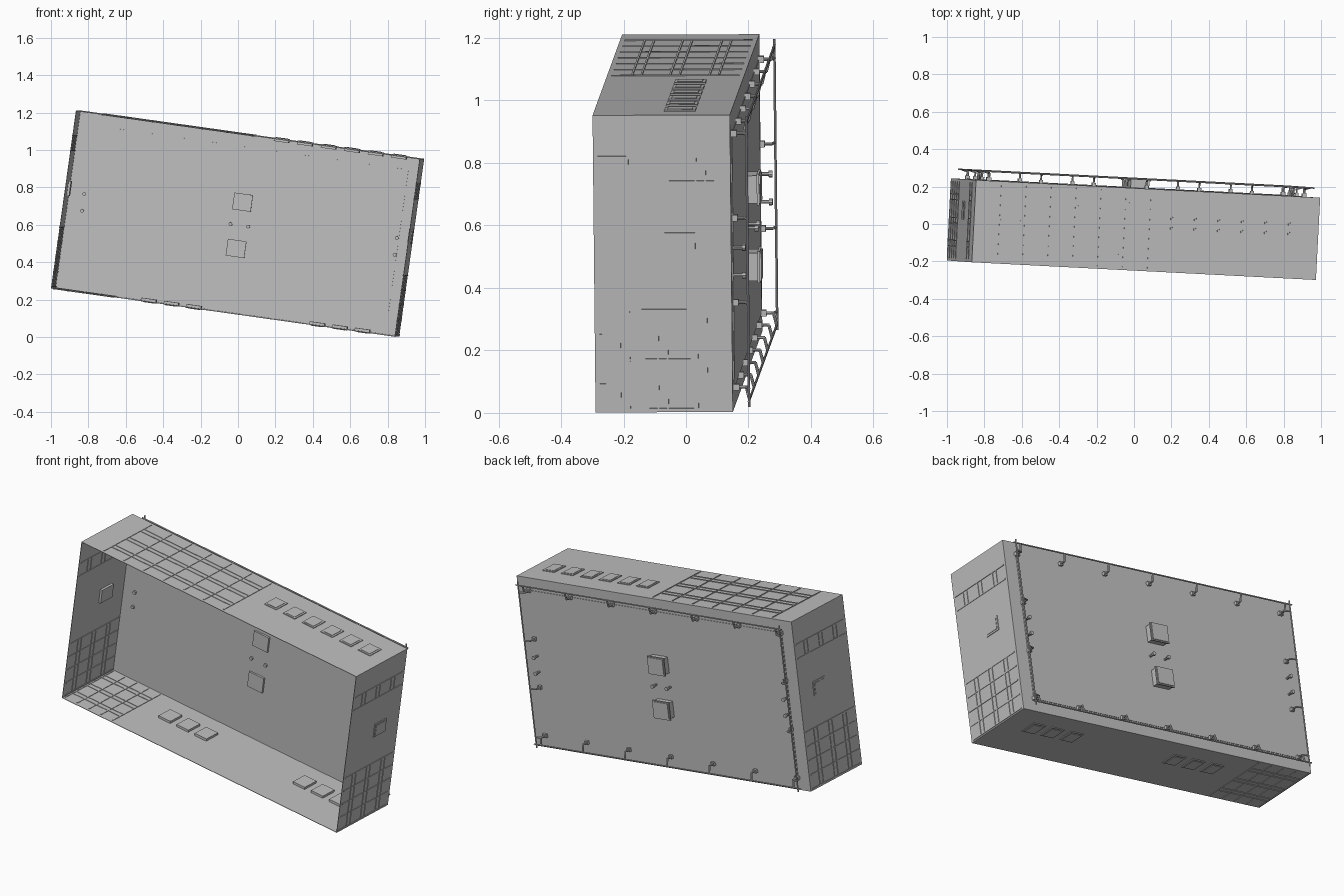
import bpy, bmesh
from mathutils import Matrix, Vector

if "Cube" in bpy.data.objects:
    bpy.data.objects.remove(bpy.data.objects["Cube"])

# One plain material
grey = bpy.data.materials.new("plain grey")
grey.use_nodes = True
grey.diffuse_color = (0.52, 0.52, 0.52, 1)
grey.node_tree.nodes["Principled BSDF"].inputs["Base Color"].default_value = grey.diffuse_color

# Tilted frame of the casing: width, depth, height axes from the lower front corner
W, D, H = 1.86, 0.44, 0.96
u = Vector((1.85, -0.095, -0.26)).normalized()
v = Vector((0.14, -0.01, 0.95))
v = (v - u * v.dot(u)).normalized()
d = v.cross(u)
FRAME = Matrix.Translation((-1.0, -0.195, 0.26)) @ Matrix((u, d, v)).transposed().to_4x4()


def finish(name, bm):
    bmesh.ops.recalc_face_normals(bm, faces=bm.faces)
    bm.transform(FRAME)
    mesh = bpy.data.meshes.new(name)
    bm.to_mesh(mesh)
    bm.free()
    mesh.materials.append(grey)
    obj = bpy.data.objects.new(name, mesh)
    bpy.context.collection.objects.link(obj)
    return obj


def add_box(bm, a, b):
    a, b = Vector(a), Vector(b)
    size = [abs(q - p) for p, q in zip(a, b)]
    place = Matrix.Translation((a + b) / 2) @ Matrix.Diagonal((*size, 1))
    return bmesh.ops.create_cube(bm, size=1, matrix=place)["verts"]


def add_rod(bm, a, b, r):
    a, b = Vector(a), Vector(b)
    turn = (b - a).to_track_quat("Z", "Y").to_matrix().to_4x4()
    bmesh.ops.create_cone(bm, cap_ends=True, segments=8, radius1=r, radius2=r,
                          depth=(b - a).length, matrix=Matrix.Translation((a + b) / 2) @ turn)


# Casing, open at the front
bm = bmesh.new()
add_box(bm, (0, 0, 0), (W, D, H))
bm.faces.ensure_lookup_table()
front = min(bm.faces, key=lambda f: f.calc_center_median().y)
bmesh.ops.delete(bm, geom=[front], context="FACES_ONLY")
casing = finish("casing", bm)
wall = casing.modifiers.new("wall", "SOLIDIFY")
wall.thickness = 0.004

# Back panel, slightly proud of the casing on both sides
bm = bmesh.new()
add_box(bm, (0.075, D - 0.007, 0.07), (W - 0.075, D + 0.003, H - 0.07))
finish("back_panel", bm)

# Wall maps: along the wall, depth, outward height
WALLS = {
    "top": lambda a, y, h: (a, y, H + h),
    "bottom": lambda a, y, h: (a, y, -h),
    "left": lambda a, y, h: (W + h, y, a),
    "right": lambda a, y, h: (-h, y, a),
}
OUT, IN = 0.003, -0.0055
PAIRS = [c + s * 0.015 for c in (0.095, 0.217, 0.343) for s in (-1, 1)]


def add_grid(bm, side, start, end, cells, margin=0.015):
    # Three pairs of long strips crossed by evenly spaced strips
    place = WALLS[side]
    for y in PAIRS:
        add_box(bm, place(start, y - 0.003, IN), place(end, y + 0.003, OUT))
    for i in range(cells + 1):
        a = start + (end - start) * i / cells
        add_box(bm, place(a - 0.003, margin, IN), place(a + 0.003, D - margin, OUT))


def add_hatch(bm, side, a, wide=0.08):
    # Raised cover with a smaller raised rim face
    place = WALLS[side]
    add_box(bm, place(a - wide / 2, 0.225, -0.016), place(a + wide / 2, 0.325, 0.004))
    add_box(bm, place(a - wide / 2 + 0.01, 0.235, 0), place(a + wide / 2 - 0.01, 0.315, 0.006))


# Strip grids on the walls
for side, spans in {"top": [(0.14, 0.95, 6)], "bottom": [(0.01, 0.33, 4)],
                    "left": [(0.01, 0.33, 4), (0.745, 0.825, 1)],
                    "right": [(0.01, 0.33, 4), (0.745, 0.825, 1)]}.items():
    bm = bmesh.new()
    for start, end, cells in spans:
        add_grid(bm, side, start, end, cells)
    finish(side + "_strips", bm)

# Hatches in the walls
rows = {"top": [1.10 + 0.127 * i for i in range(6)],
        "bottom": [c + 0.122 * i for c in (0.515, 1.425) for i in range(3)],
        "left": [0.54], "right": [0.54]}
for side, spots in rows.items():
    bm = bmesh.new()
    for a in spots:
        add_hatch(bm, side, a)
    finish(side + "_hatches", bm)

# Boxes in the middle of the back, with a cover showing inside
for name, z in (("upper", 0.595), ("lower", 0.345)):
    bm = bmesh.new()
    add_box(bm, (W / 2 - 0.05, D - 0.018, z - 0.045), (W / 2 + 0.05, D + 0.05, z + 0.045))
    add_box(bm, (W / 2 - 0.056, D + 0.038, z - 0.051), (W / 2 + 0.056, D + 0.046, z + 0.051))
    finish(name + "_back_box", bm)

# Knobs through the back panel
bm = bmesh.new()
knobs = [(W / 2 + s * 0.048, 0.47) for s in (-1, 1)]
knobs += [(x, z) for x in (0.085, W - 0.085) for z in (0.43, 0.52)]
for x, z in knobs:
    add_rod(bm, (x, D - 0.02, z), (x, D + 0.04, z), 0.006)
    add_rod(bm, (x, D + 0.03, z), (x, D + 0.042, z), 0.011)
    add_rod(bm, (x, D - 0.02, z), (x, D - 0.01, z), 0.01)
finish("back_knobs", bm)

# Rails around the back, carried on brackets
RAIL = D + 0.05
bm = bmesh.new()
for z in (0.03, H - 0.03):
    add_rod(bm, (0.03, RAIL, z), (W - 0.03, RAIL, z), 0.004)
for x in (0.045, W - 0.045):
    add_rod(bm, (x, RAIL, 0.01), (x, RAIL, H - 0.01), 0.004)
finish("back_rails", bm)

bm = bmesh.new()


def add_bracket(foot, rail):
    fx, fz = foot
    add_box(bm, (fx - 0.01, D - 0.002, fz - 0.01), (fx + 0.01, D + 0.018, fz + 0.01))
    add_rod(bm, (fx, D, fz), (fx, RAIL - 0.008, fz), 0.005)
    add_rod(bm, (fx, RAIL - 0.01, fz), (rail[0], RAIL, rail[1]), 0.005)


for i in range(7):
    x = 0.075 + i * (W - 0.15) / 6
    add_bracket((x, 0.07), (x, 0.03))
    add_bracket((x, H - 0.07), (x, H - 0.03))
for i in range(4):
    z = 0.07 + i * (H - 0.14) / 3
    add_bracket((0.08, z), (0.045, z))
    add_bracket((W - 0.08, z), (W - 0.045, z))
finish("rail_brackets", bm)
